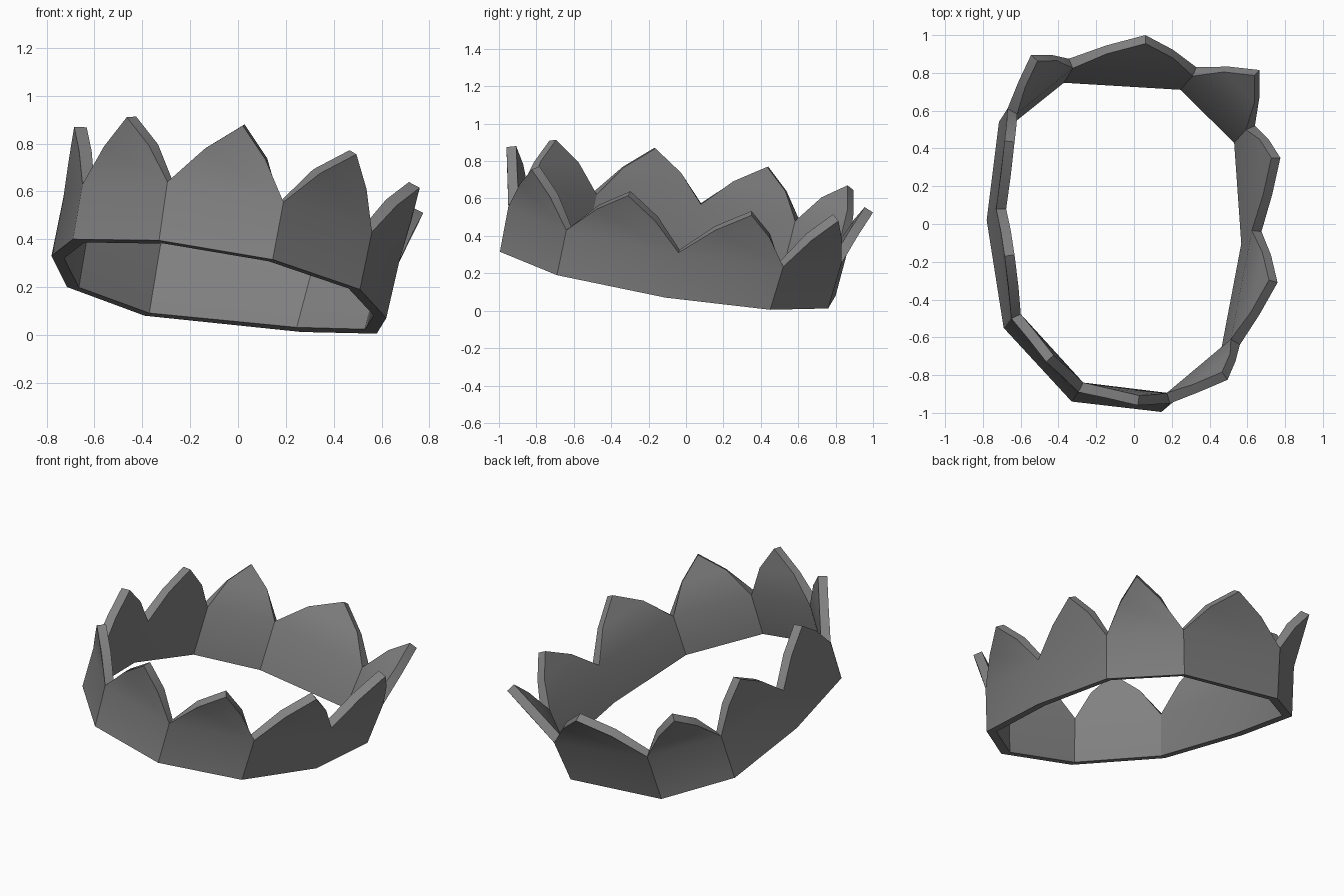
import bpy, bmesh
from mathutils import Vector

if "Cube" in bpy.data.objects:
    bpy.data.objects.remove(bpy.data.objects["Cube"])

# Corners going counter-clockwise from the front: lower rim point, notch point
corners = [
    ((-.33, -.94, .395), (-.295, -.89, .64)),
    ((.145, -.995, .315), (.19, -.95, .555)),
    ((.51, -.69, .19), (.56, -.64, .43)),
    ((.62, -.11, .07), (.675, -.04, .31)),
    ((.58, .45, .005), (.64, .52, .235)),
    ((.265, .76, .012), (.33, .83, .25)),
    ((-.39, .80, .08), (-.345, .875, .36)),
    ((-.715, .54, .20), (-.67, .61, .475)),
    ((-.78, .02, .33), (-.73, .08, .575)),
    ((-.69, -.55, .40), (-.65, -.50, .63)),
]
# Spike tip above each panel (panel i runs from corner i to corner i + 1)
tips = [
    (.02, -.96, .875), (.495, -.825, .755), (.76, -.31, .615), (.775, .35, .51),
    (.665, .815, .48), (.06, 1.0, .525), (-.545, .895, .645), (-.685, .44, .77),
    (-.685, -.17, .87), (-.465, -.73, .91),
]

bm = bmesh.new()
rim = [bm.verts.new(c[0]) for c in corners]
notch = [bm.verts.new(c[1]) for c in corners]
n = len(corners)


def shoulder(a, tip, base):
    """Point midway up a spike edge, pushed out a little so the edge bows."""
    mid = (a.co + tip.co) / 2
    return bm.verts.new(mid + (mid - base) * .05)


for i in range(n):
    j = (i + 1) % n
    tip = bm.verts.new(tips[i])
    base = (rim[i].co + rim[j].co) / 2
    right = shoulder(notch[j], tip, base)
    left = shoulder(notch[i], tip, base)
    bm.faces.new((rim[i], rim[j], notch[j], notch[i]))            # band panel
    bm.faces.new((notch[i], notch[j], right, tip, left))          # spike

mesh = bpy.data.meshes.new("crown_band")
bm.to_mesh(mesh)
bm.free()
crown = bpy.data.objects.new("crown_band", mesh)
bpy.context.collection.objects.link(crown)

# Wall thickness, grown inward
solid = crown.modifiers.new("wall", 'SOLIDIFY')
solid.thickness = .053
solid.offset = -1
solid.use_even_offset = True

grey = bpy.data.materials.new("dull_grey")
grey.diffuse_color = (.22, .22, .22, 1)
grey.use_nodes = True
grey.node_tree.nodes["Principled BSDF"].inputs["Base Color"].default_value = grey.diffuse_color
mesh.materials.append(grey)

bpy.context.view_layer.objects.active = crown
crown.select_set(True)
bpy.ops.object.modifier_apply(modifier="wall")
bpy.ops.object.shade_smooth_by_angle(angle=.45)
